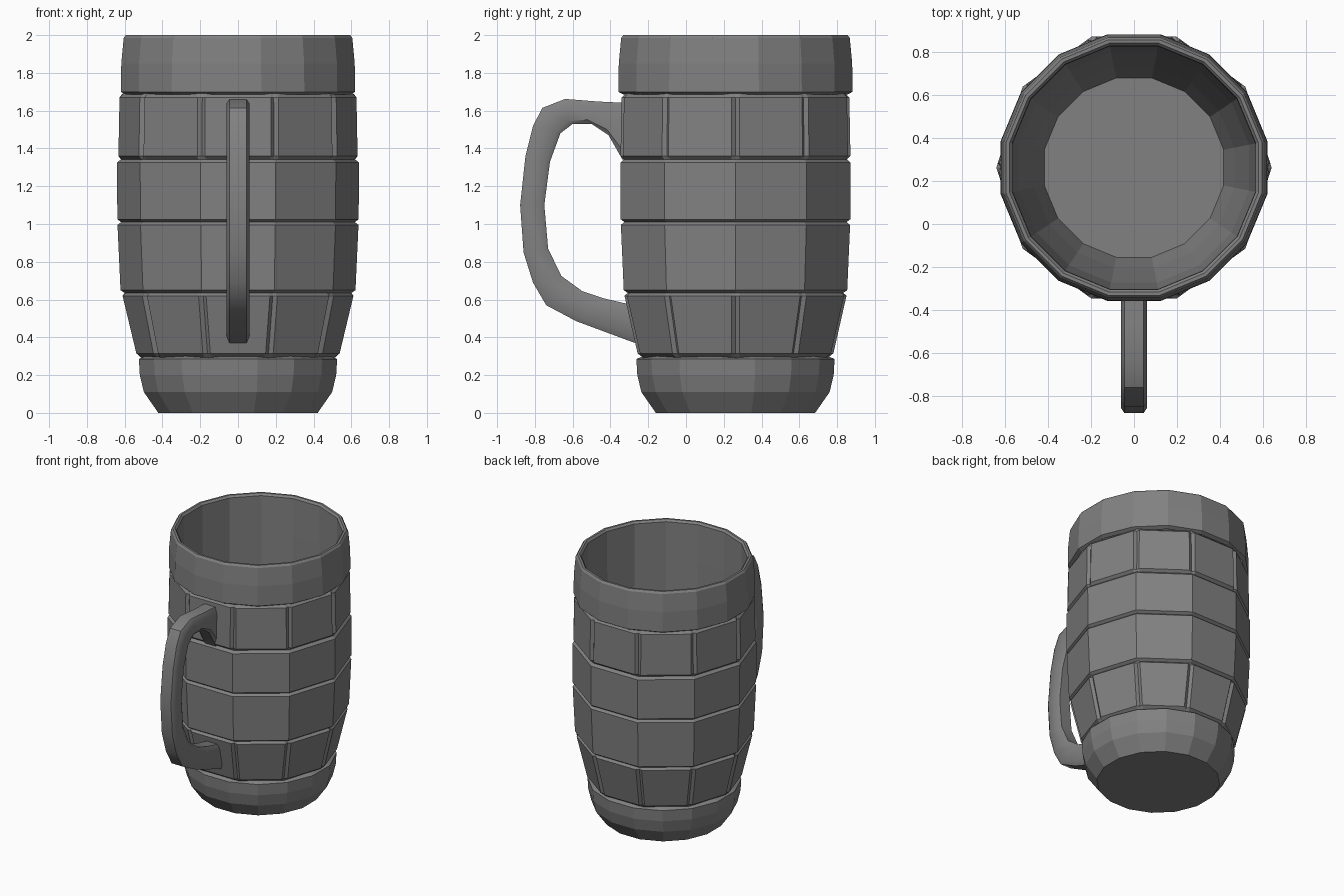
import bpy, bmesh, math
from mathutils import Vector

cube = bpy.data.objects.get("Cube")
if cube:
    bpy.data.objects.remove(cube, do_unlink=True)

CENTRE_Y = 0.262

grey = bpy.data.materials.new("grey glass")
grey.use_nodes = True
COLOUR = (0.22, 0.22, 0.22, 1)
grey.diffuse_color = COLOUR
grey.node_tree.nodes["Principled BSDF"].inputs["Base Color"].default_value = COLOUR


def skin(name, rings, cap_start=False, cap_end=False):
    """Bridge equal-length closed rings of points into one object."""
    bm = bmesh.new()
    loops = [[bm.verts.new(p) for p in ring] for ring in rings]
    n = len(loops[0])
    for a, b in zip(loops, loops[1:]):
        for i in range(n):
            j = (i + 1) % n
            bm.faces.new((a[i], a[j], b[j], b[i]))
    if cap_start:
        bm.faces.new(loops[0][::-1])
    if cap_end:
        bm.faces.new(loops[-1])
    bmesh.ops.recalc_face_normals(bm, faces=bm.faces)
    # An open shell should face away from the mug's axis on its first band
    if not (cap_start and cap_end):
        bm.faces.ensure_lookup_table()
        face = bm.faces[0]
        out = face.calc_center_median() - Vector((0, CENTRE_Y, 0))
        out.z = 0
        if face.normal.dot(out) < 0:
            bmesh.ops.reverse_faces(bm, faces=bm.faces)
    mesh = bpy.data.meshes.new(name)
    bm.to_mesh(mesh)
    bm.free()
    mesh.materials.append(grey)
    obj = bpy.data.objects.new(name, mesh)
    bpy.context.collection.objects.link(obj)
    return obj


def round_ring(radius, z, sides=16):
    """Polygon ring with flats facing the axes."""
    angles = [(i + 0.5) * math.tau / sides for i in range(sides)]
    return [(radius * math.cos(a), CENTRE_Y + radius * math.sin(a), z) for a in angles]


def panel_ring(radius, z, groove=0.0, width=0.022):
    """Ten-sided ring with an optional groove at each corner."""
    corners = [Vector((math.cos(i * math.tau / 10), math.sin(i * math.tau / 10), 0))
               for i in range(10)]
    base = Vector((0, CENTRE_Y, z))
    points = []
    for i, c in enumerate(corners):
        before = (corners[i - 1] - c).normalized() * width
        after = (corners[(i + 1) % 10] - c).normalized() * width
        points += [base + c * radius + before,
                   base + c * (radius - groove),
                   base + c * radius + after]
    return points


# Foot of the mug
foot = [(0.43, 0), (0.508, 0.11), (0.53, 0.2), (0.535, 0.285), (0.50, 0.30)]
skin("base", [round_ring(r, z) for r, z in foot], cap_start=True)

# Four rows of panels; the end rows have upright grooves
rows = [(0.315, 0.545, 0.62, 0.618, 0.022),
        (0.65, 0.622, 0.995, 0.638, 0),
        (1.025, 0.639, 1.325, 0.64, 0),
        (1.36, 0.64, 1.67, 0.634, 0.022)]
rings = [panel_ring(0.51, 0.29)]
for k, (z0, r0, z1, r1, groove) in enumerate(rows):
    rings += [panel_ring(r0 + (r1 - r0) * t, z0 + (z1 - z0) * t, groove)
              for t in (0, 0.5, 1)]
    if k < 3:
        nz, nr = rows[k + 1][:2]
        rings.append(panel_ring((r1 + nr) / 2 - 0.02, (z1 + nz) / 2))
rings.append(panel_ring(0.612, 1.69))
skin("panel_band", rings)

# Rim rolling over into the hollow
rim = [(0.605, 1.685), (0.632, 1.70), (0.63, 1.85), (0.617, 1.985), (0.606, 2.0),
       (0.59, 2.0), (0.577, 1.985), (0.575, 1.7), (0.572, 1.0), (0.545, 0.63),
       (0.475, 0.3), (0.425, 0.12)]
skin("rim_and_hollow", [round_ring(r, z) for r, z in rim], cap_end=True)

# Handle: matching outer and inner points as (y, z)
path = [((-0.33, 1.642), (-0.33, 1.33)),
        ((-0.46, 1.648), (-0.41, 1.47)),
        ((-0.64, 1.662), (-0.50, 1.53)),
        ((-0.76, 1.615), (-0.60, 1.53)),
        ((-0.81, 1.52), (-0.665, 1.48)),
        ((-0.85, 1.36), (-0.72, 1.33)),
        ((-0.878, 1.1), (-0.75, 1.1)),
        ((-0.86, 0.85), (-0.73, 0.87)),
        ((-0.81, 0.69), (-0.66, 0.725)),
        ((-0.74, 0.57), (-0.55, 0.645)),
        ((-0.58, 0.485), (-0.43, 0.605)),
        ((-0.27, 0.37), (-0.30, 0.575))]
half = [(0.045, 0), (0.06, 0.17), (0.06, 0.83), (0.045, 1)]
section = half + [(-x, t) for x, t in reversed(half)]
handle_rings = [[(x, o[0] + (i[0] - o[0]) * t, o[1] + (i[1] - o[1]) * t)
                 for x, t in section] for o, i in path]
handle = skin("handle", handle_rings, cap_start=True, cap_end=True)

bpy.ops.object.select_all(action="DESELECT")
handle.select_set(True)
bpy.context.view_layer.objects.active = handle
bpy.ops.object.shade_smooth_by_angle(angle=math.radians(35))
